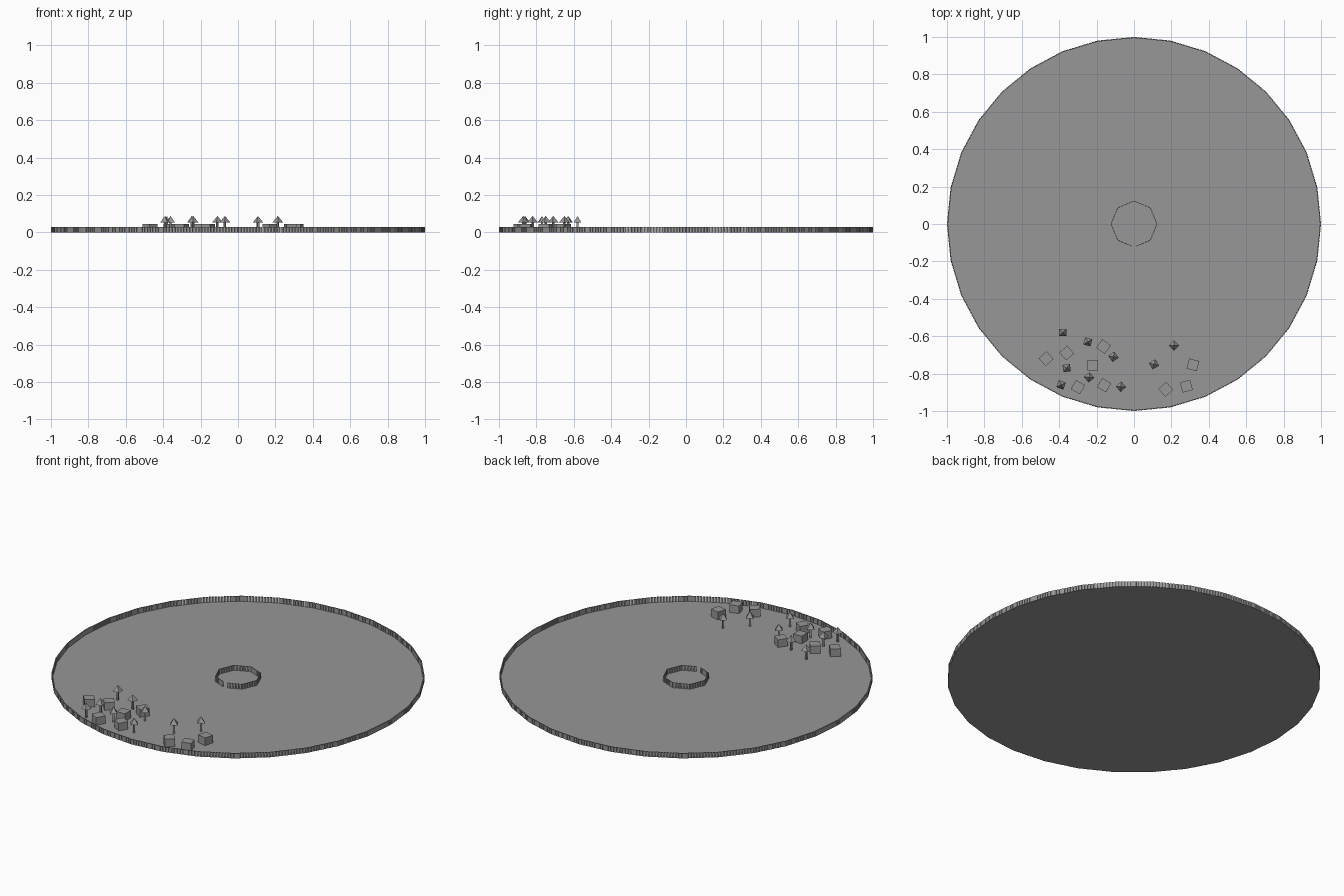
import bpy, bmesh, math
from mathutils import Matrix, Vector

if "Cube" in bpy.data.objects:
    bpy.data.objects.remove(bpy.data.objects["Cube"])

# dark grey used throughout
grey = bpy.data.materials.new("dark_grey")
grey.diffuse_color = (0.31, 0.31, 0.31, 1)
grey.use_nodes = True
grey.node_tree.nodes["Principled BSDF"].inputs["Base Color"].default_value = grey.diffuse_color


def finish(bm, name):
    bmesh.ops.recalc_face_normals(bm, faces=bm.faces)
    me = bpy.data.meshes.new(name)
    bm.to_mesh(me)
    bm.free()
    me.materials.append(grey)
    ob = bpy.data.objects.new(name, me)
    bpy.context.collection.objects.link(ob)
    return ob


def add_box(bm, centre, size, angle=0.0):
    m = (Matrix.Translation(centre) @ Matrix.Rotation(angle, 4, 'Z')
         @ Matrix.Diagonal((*size, 1)))
    bmesh.ops.create_cube(bm, size=1, matrix=m)


def add_palisade(bm, a, b, thick, height, step, fill):
    """Row of upright posts from a to b."""
    d = b - a
    ang = math.atan2(d.y, d.x)
    n = max(1, round(d.length / step))
    for i in range(n):
        p = a + d * ((i + 0.5) / n)
        add_box(bm, (p.x, p.y, height / 2),
                (d.length / n * fill, thick, height), ang)


def ring(radius, sides, start):
    return [Vector((radius * math.cos(start + math.tau * i / sides),
                    radius * math.sin(start + math.tau * i / sides)))
            for i in range(sides + 1)]


# ground disc
bm = bmesh.new()
bmesh.ops.create_circle(bm, cap_ends=True, segments=32, radius=0.997)
finish(bm, "ground")

# outer palisade
bm = bmesh.new()
pts = ring(0.997, 32, -math.pi / 2)
for a, b in zip(pts, pts[1:]):
    add_palisade(bm, a, b, 0.006, 0.03, 0.016, 0.85)
finish(bm, "outer_palisade")

# inner octagonal palisade, open at the front corner
bm = bmesh.new()
pts = ring(0.123, 8, -math.pi / 2)
pts[0] = pts[0].lerp(pts[1], 0.14)
pts[-1] = pts[-1].lerp(pts[-2], 0.14)
for a, b in zip(pts, pts[1:]):
    add_palisade(bm, a, b, 0.004, 0.03, 0.016, 0.8)
finish(bm, "inner_palisade")

# houses: x, y, turn in degrees
houses = [(-.47, -.72, 42), (-.36, -.69, 40), (-.163, -.655, 55),
          (-.22, -.755, 0), (-.30, -.872, -30), (-.16, -.862, -30),
          (.17, -.884, 42), (.28, -.867, 15), (.315, -.753, -15)]
for i, (x, y, r) in enumerate(houses):
    bm = bmesh.new()
    add_box(bm, (x, y, 0.0225), (0.056, 0.056, 0.045), math.radians(r))
    finish(bm, f"house_{i + 1}")

# trees: trunk and four-sided crown
trees = [(-.38, -.58, 0), (-.247, -.63, -15), (-.36, -.77, 8),
         (-.11, -.71, 35), (.107, -.75, 30), (.213, -.65, 45),
         (-.24, -.82, 40), (-.39, -.86, -20), (-.07, -.87, 42)]
for i, (x, y, r) in enumerate(trees):
    rad = math.radians(r)
    bm = bmesh.new()
    add_box(bm, (x, y, 0.028), (0.01, 0.01, 0.056), rad)
    m = (Matrix.Translation((x, y, 0.071))
         @ Matrix.Rotation(rad + math.pi / 4, 4, 'Z'))
    bmesh.ops.create_cone(bm, cap_ends=True, segments=4, radius1=0.028,
                          radius2=0, depth=0.034, matrix=m)
    finish(bm, f"tree_{i + 1}")
